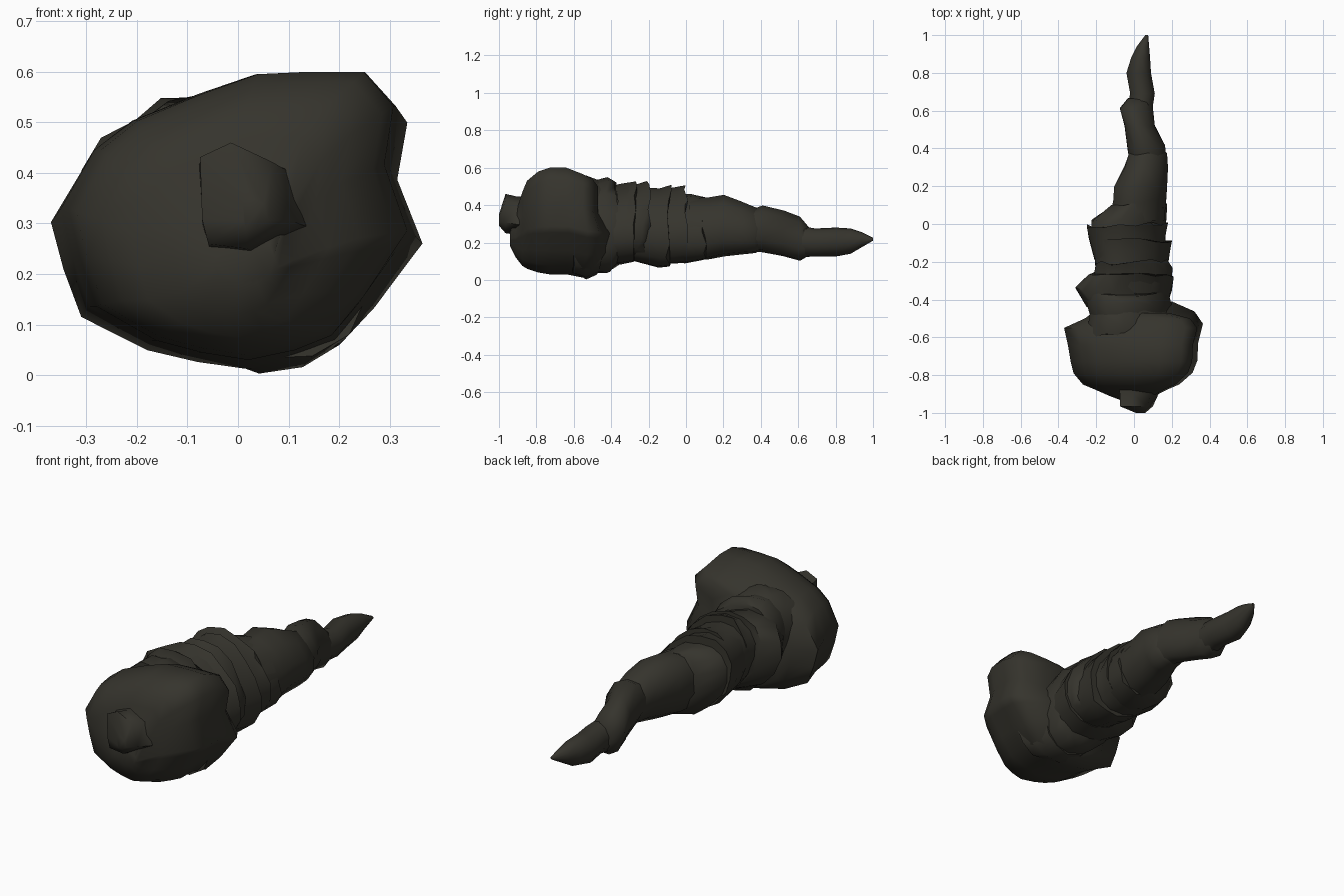
import bpy, bmesh, math, random
random.seed(4)

mat = bpy.data.materials.new("dark olive shell")
mat.diffuse_color = (0.036, 0.034, 0.026, 1)


def oval(n, skew=0.0):
    """Ellipse leaning toward upper left and lower right as skew grows."""
    angles = [math.tau * (i + .5) / n for i in range(n)]
    return [(math.cos(a), math.sin(a - skew)) for a in angles]


def loft(name, rings, shape, jitter=0.0, lobe=0.0, smooth=40):
    """Skin rings (y, x0, x1, z0, z1); lobe pulls the low +x side of later rings back."""
    us, vs = [p[0] for p in shape], [p[1] for p in shape]
    bm = bmesh.new()
    loops = []
    for k, (y, x0, x1, z0, z1) in enumerate(rings):
        f = k / (len(rings) - 1)
        loop = []
        for u, v in shape:
            s = (u - min(us)) / (max(us) - min(us))
            t = (v - min(vs)) / (max(vs) - min(vs))
            j = lambda: random.uniform(-jitter, jitter)
            pull = lobe * f ** 4 if s > .85 and t < .5 else 0
            loop.append(bm.verts.new((x0 + s * (x1 - x0), y + j() * 1.5 + pull,
                                      z0 + t * (z1 - z0) + j() * .5)))
        loops.append(loop)
    n = len(shape)
    for a, b in zip(loops, loops[1:]):
        for i in range(n):
            bm.faces.new((a[i], a[(i + 1) % n], b[(i + 1) % n], b[i]))
    bm.faces.new(loops[0])
    bm.faces.new(loops[-1])
    bmesh.ops.recalc_face_normals(bm, faces=bm.faces)
    me = bpy.data.meshes.new(name)
    bm.to_mesh(me)
    bm.free()
    me.materials.append(mat)
    ob = bpy.data.objects.new(name, me)
    bpy.context.collection.objects.link(ob)
    bpy.ops.object.select_all(action='DESELECT')
    ob.select_set(True)
    bpy.context.view_layer.objects.active = ob
    bpy.ops.object.shade_smooth_by_angle(angle=math.radians(smooth))
    return ob


# lumpy head, taller on its right side, blunt face with a low chin
head_shape = [(.365, .275), (.315, .41), (.335, .53), (.27, .6), (.15, .6), (.04, .595), (-.08, .555),
              (-.22, .50), (-.30, .44), (-.37, .32), (-.345, .22), (-.31, .12), (-.18, .05),
              (-.08, .025), (.02, .01), (.12, .03), (.20, .06), (.27, .14), (.34, .24)]
loft("head", [(-.94, -.05, .08, .18, .26), (-.91, -.13, .11, .12, .36),
              (-.875, -.21, .18, .075, .47), (-.85, -.27, .24, .06, .53), (-.79, -.32, .31, .04, .58),
              (-.73, -.335, .335, .03, .60), (-.64, -.35, .34, .03, .60),
              (-.55, -.37, .365, .012, .565), (-.50, -.26, .32, .02, .54),
              (-.47, -.22, .20, .05, .50)],
     head_shape, lobe=.06, smooth=60)

# blunt snout
snout_shape = [(.14, .30), (.10, .42), (0, .46), (-.075, .43), (-.07, .30), (-.055, .25), (.04, .24)]
loft("snout", [(-1.0, .01, .06, .29, .35), (-.965, -.075, .10, .25, .46),
               (-.90, -.075, .13, .24, .445), (-.84, -.08, .16, .23, .45)], snout_shape, smooth=65)

# overlapping body plates: front rim box, widest box, rear rim box
plates = [
    [(-.60, -.26, .26, .03, .54), (-.52, -.24, .23, .00, .555), (-.46, -.23, .20, .03, .53)],
    [(-.52, -.22, .19, .04, .52), (-.42, -.25, .20, .035, .555), (-.37, -.25, .18, .085, .53)],
    [(-.43, -.25, .18, .08, .49), (-.34, -.31, .20, .085, .515), (-.27, -.24, .21, .10, .53)],
    [(-.36, -.23, .19, .10, .50), (-.25, -.21, .205, .115, .51), (-.20, -.20, .175, .09, .53)],
    [(-.28, -.20, .17, .10, .49), (-.15, -.21, .19, .07, .495), (-.09, -.21, .20, .075, .505)],
    [(-.18, -.21, .17, .09, .48), (-.06, -.24, .165, .085, .49), (-.005, -.25, .18, .10, .505)],
    [(-.10, -.22, .15, .11, .46), (.01, -.225, .17, .09, .465), (.10, -.12, .175, .105, .44)],
]
for i, p in enumerate(plates):
    loft("body_plate_%d" % (i + 1), p, oval(16, .3), jitter=.012, smooth=55)

# tapering tail segments
tail = [
    [(.02, -.13, .16, .11, .44), (.12, -.11, .17, .11, .44), (.20, -.105, .175, .125, .455),
     (.30, -.05, .18, .14, .42), (.37, -.03, .175, .145, .385), (.42, -.01, .13, .17, .35)],
    [(.31, -.02, .17, .15, .36), (.41, -.035, .165, .15, .40), (.52, -.05, .11, .125, .37),
     (.615, -.075, .10, .10, .34), (.66, -.03, .09, .13, .28)],
    [(.56, -.05, .09, .12, .30), (.69, -.02, .11, .125, .275), (.80, -.04, .09, .125, .28),
     (.88, -.015, .085, .14, .275), (.94, .015, .08, .175, .255), (1.0, .06, .075, .21, .225)],
]
for i, p in enumerate(tail):
    loft("tail_segment_%d" % (i + 1), p, oval(10, (.2, .15, 0)[i]), jitter=.006 if i < 2 else 0, smooth=60)
